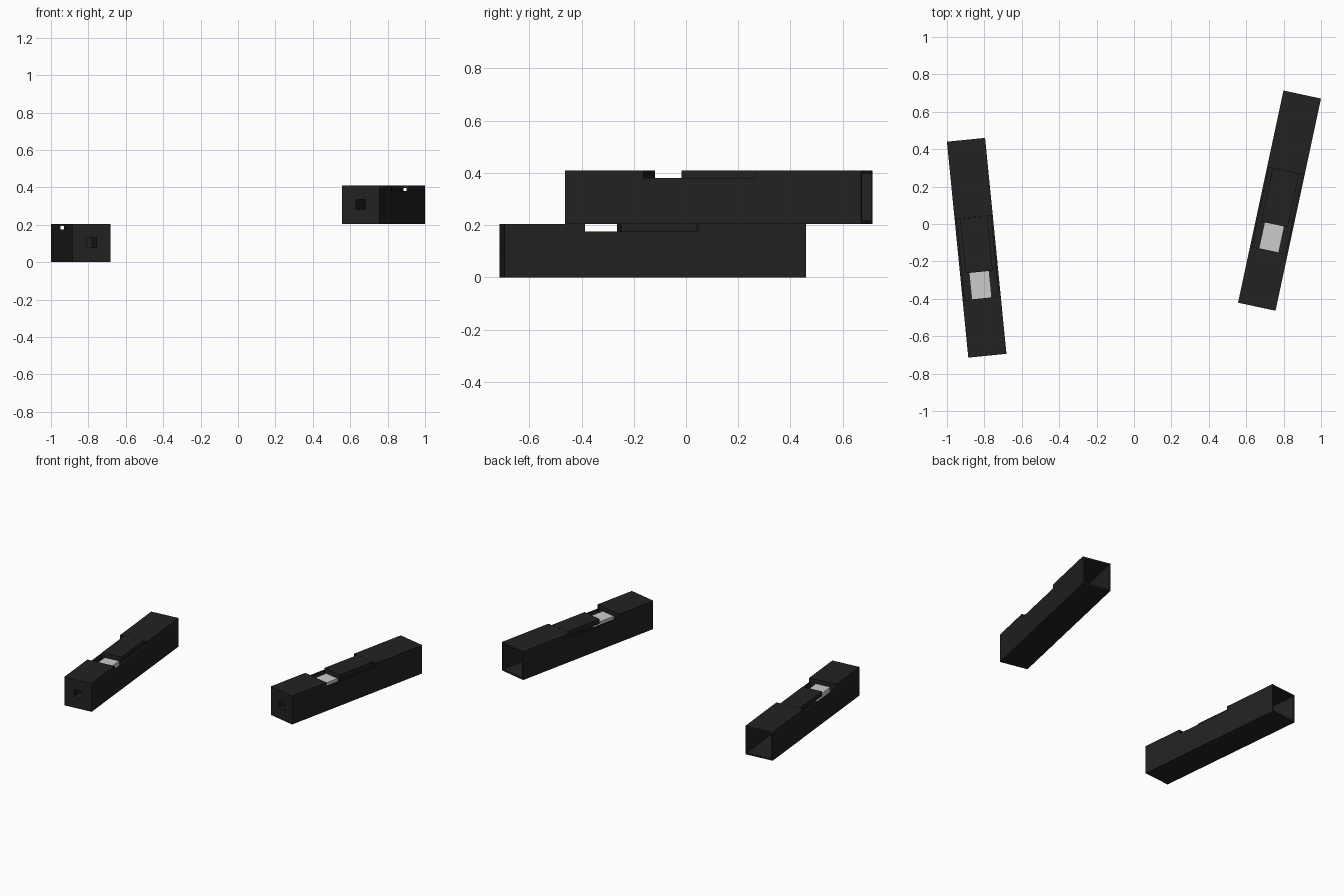
import bpy
from math import radians
from mathutils import Matrix

if "Cube" in bpy.data.objects:
    bpy.data.objects.remove(bpy.data.objects["Cube"])


def material(name, rgb):
    m = bpy.data.materials.new(name)
    m.diffuse_color = (*rgb, 1)
    m.use_nodes = True
    m.node_tree.nodes["Principled BSDF"].inputs["Base Color"].default_value = m.diffuse_color
    return m


dark = material("dark_casing", (0.016, 0.016, 0.016))
light = material("light_insert", (0.55, 0.55, 0.55))


def box(name, lo, hi, place, mat=None, cutter=False):
    """Box between two local corners, moved by the placement matrix."""
    bpy.ops.mesh.primitive_cube_add(size=1)
    ob = bpy.context.object
    ob.name = name
    size = [b - a for a, b in zip(lo, hi)]
    mid = [(a + b) / 2 for a, b in zip(lo, hi)]
    ob.data.transform(Matrix.Translation(mid) @ Matrix.Diagonal((*size, 1)))
    ob.matrix_world = place
    if mat:
        ob.data.materials.append(mat)
    if cutter:
        ob.hide_render = True
        ob.hide_viewport = False
        ob.display_type = 'WIRE'
    return ob


def build_unit(tag, x, y, z, angle):
    place = Matrix.Translation((x, y, z)) @ Matrix.Rotation(radians(angle), 4, 'Z')

    # Square casing: open at the back, solid at the front, notched on top
    casing = box("casing_" + tag, (-.1025, -.58, 0), (.1025, .58, .205), place, dark)
    cutters = [
        ("cavity", (-.091, -.275, .012), (.091, .7, .193)),
        ("notch", (-.2, -.272, .175), (.2, .164, .3)),
        ("front_channel", (-.027, -.7, .078), (.027, -.33, .131)),
    ]
    for name, lo, hi in cutters:
        cut = box(f"{name}_cutter_{tag}", lo, hi, place, dark, cutter=True)
        mod = casing.modifiers.new(name, 'BOOLEAN')
        mod.object = cut
        mod.operation = 'DIFFERENCE'
        mod.solver = 'EXACT'
        bpy.context.view_layer.objects.active = casing
        bpy.ops.object.modifier_apply(modifier=name)
        bpy.data.objects.remove(cut)

    # Raised slider and the pale insert in front of it
    box("slider_" + tag, (-.073, -.13, .172), (.073, .163, .205), place, dark)
    box("insert_" + tag, (-.054, -.274, .13), (.054, -.125, .173), place, light)


build_unit("left", -.841, -.127, 0, 5.65)
build_unit("right", .778, .125, .205, -12.1)
